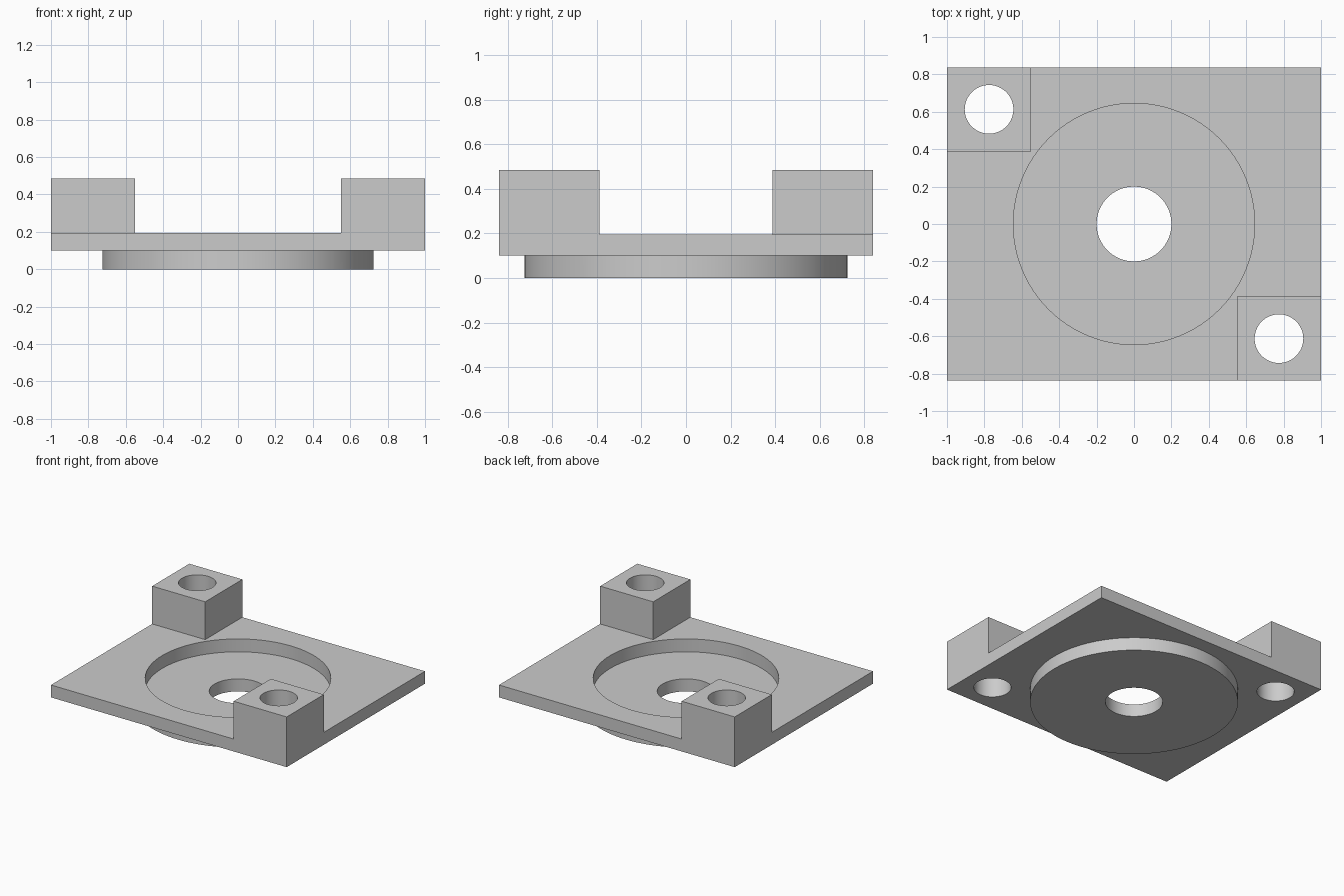
import bpy
import math

if "Cube" in bpy.data.objects:
    bpy.data.objects.remove(bpy.data.objects["Cube"], do_unlink=True)

HALF_X, HALF_Y = 1.0, 0.838
PLATE_Z, PLATE_TOP, TOTAL_TOP = 0.1, 0.195, 0.485
BLOCK = 0.45

grey = bpy.data.materials.new("plain_grey")
grey.use_nodes = True
colour = (0.6, 0.6, 0.6, 1)
grey.diffuse_color = colour
grey.node_tree.nodes["Principled BSDF"].inputs["Base Color"].default_value = colour


def box(name, x, y, width, depth, bottom, top):
    bpy.ops.mesh.primitive_cube_add(size=1, location=(x, y, (bottom + top) / 2))
    obj = bpy.context.object
    obj.name = name
    obj.scale = (width, depth, top - bottom)
    bpy.ops.object.transform_apply(location=True, rotation=True, scale=True)
    obj.data.materials.append(grey)
    return obj


def disc(name, x, y, radius, bottom, top):
    bpy.ops.mesh.primitive_cylinder_add(
        vertices=96, radius=radius, depth=top - bottom,
        location=(x, y, (bottom + top) / 2))
    obj = bpy.context.object
    obj.name = name
    bpy.ops.object.transform_apply(location=True, rotation=True, scale=True)
    obj.data.materials.append(grey)
    return obj


def combine(body, tool, operation):
    """Apply a boolean and discard the tool."""
    bpy.context.view_layer.objects.active = body
    mod = body.modifiers.new(operation.lower(), "BOOLEAN")
    mod.operation = operation
    mod.solver = "EXACT"
    mod.object = tool
    bpy.ops.object.modifier_apply(modifier=mod.name)
    bpy.data.objects.remove(tool, do_unlink=True)


# Base plate with the round boss underneath
body = box("mounting_plate", 0, 0, 2 * HALF_X, 2 * HALF_Y, PLATE_Z, PLATE_TOP)
combine(body, disc("boss", 0, 0, 0.725, 0, 0.15), "UNION")

# Raised blocks on two opposite corners
block_x, block_y = HALF_X - BLOCK / 2, HALF_Y - BLOCK / 2
corners = [(side * block_x, -side * block_y) for side in (-1, 1)]
for x, y in corners:
    combine(body, box("corner_block", x, y, BLOCK, BLOCK, PLATE_Z, TOTAL_TOP), "UNION")

# Round recess, centre hole and bolt holes
combine(body, disc("recess", 0, 0, 0.645, 0.096, 0.4), "DIFFERENCE")
combine(body, disc("centre_hole", 0, 0, 0.2, -0.2, 0.4), "DIFFERENCE")
for x, y in corners:
    combine(body, disc("bolt_hole", x, y, 0.13, -0.2, 0.8), "DIFFERENCE")

# Smooth round walls, crisp edges
bpy.ops.object.select_all(action="DESELECT")
body.select_set(True)
bpy.context.view_layer.objects.active = body
bpy.ops.object.shade_smooth_by_angle(angle=math.radians(30))
